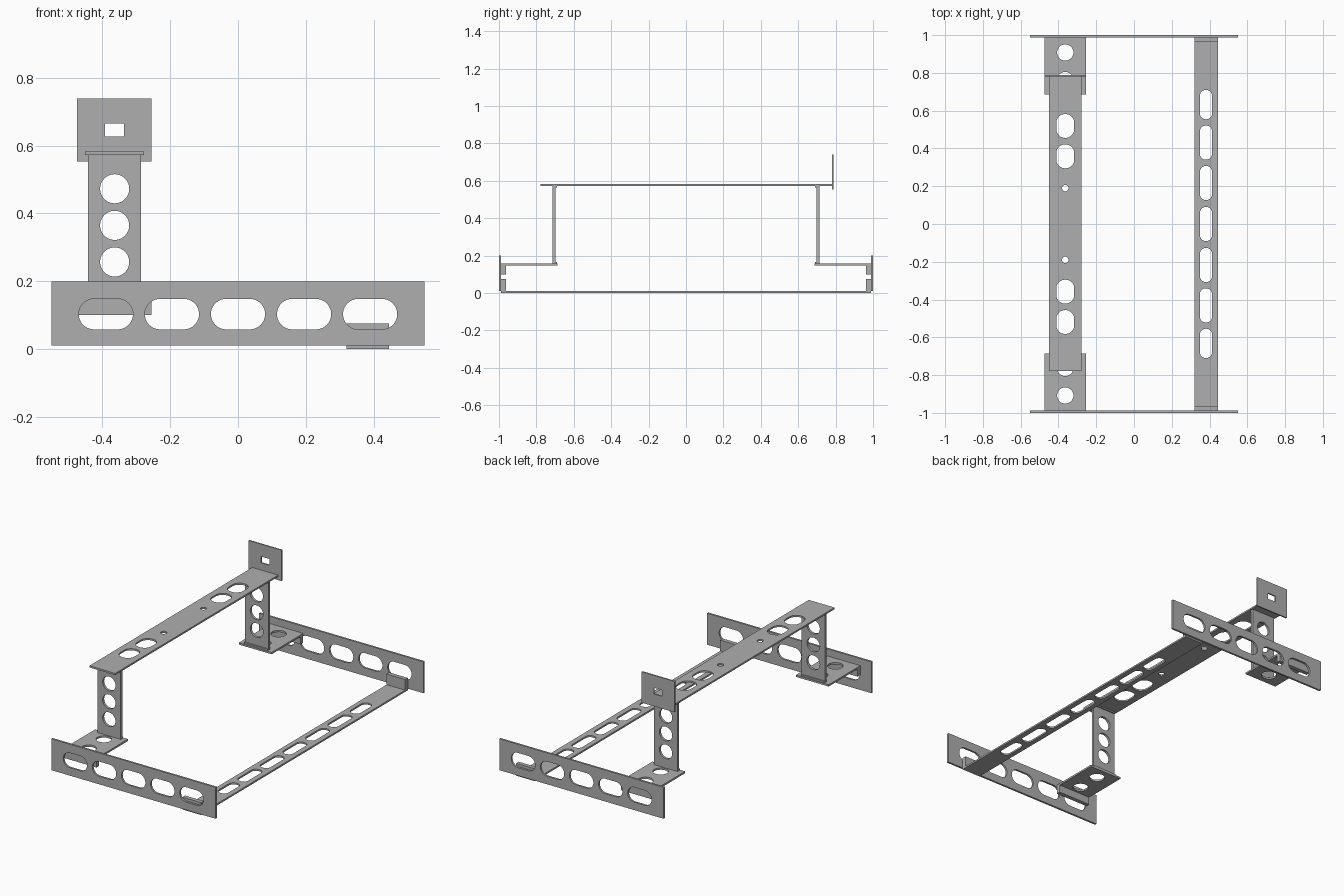
import bpy, bmesh, math
from mathutils import Matrix

cube = bpy.data.objects.get("Cube")
if cube:
    bpy.data.objects.remove(cube, do_unlink=True)

steel = bpy.data.materials.new("grey_steel")
steel.use_nodes = True
grey = (0.43, 0.43, 0.43, 1)
steel.diffuse_color = grey
steel.node_tree.nodes["Principled BSDF"].inputs["Base Color"].default_value = grey


def outline(cu, cv, w, h, r=0.0, steps=10):
    """Rounded rectangle; a full radius gives a circle or a slot."""
    pts = []
    for i, (su, sv) in enumerate([(1, 1), (-1, 1), (-1, -1), (1, -1)]):
        pu, pv = cu + su * (w / 2 - r), cv + sv * (h / 2 - r)
        if r == 0:
            pts.append((pu, pv))
            continue
        for k in range(steps + 1):
            a = (i + k / steps) * math.pi / 2
            p = (pu + r * math.cos(a), pv + r * math.sin(a))
            if not pts or math.dist(p, pts[-1]) > 1e-4:
                pts.append(p)
    if math.dist(pts[0], pts[-1]) < 1e-4:
        pts.pop()
    return pts


def circle(cu, cv, r):
    return outline(cu, cv, 2 * r, 2 * r, r)


def plate(name, u, v, w, holes=(), upright=False):
    """Pierced sheet: u and v are its spans, w its thickness span."""
    curve = bpy.data.curves.new(name, "CURVE")
    curve.dimensions = "2D"
    curve.fill_mode = "BOTH"
    curve.extrude = (w[1] - w[0]) / 2
    body = outline(sum(u) / 2, sum(v) / 2, u[1] - u[0], v[1] - v[0])
    for loop in [body, *holes]:
        s = curve.splines.new("POLY")
        s.points.add(len(loop) - 1)
        for p, (a, b) in zip(s.points, loop):
            p.co = (a, b, 0, 1)
        s.use_cyclic_u = True
    temp = bpy.data.objects.new(name + "_profile", curve)
    bpy.context.collection.objects.link(temp)
    graph = bpy.context.evaluated_depsgraph_get()
    mesh = bpy.data.meshes.new_from_object(temp.evaluated_get(graph))
    bpy.data.objects.remove(temp, do_unlink=True)

    mid = sum(w) / 2
    place = Matrix.Translation((0, 0, mid))
    if upright:
        place = Matrix.Translation((0, mid, 0)) @ Matrix.Rotation(math.pi / 2, 4, "X")
    bm = bmesh.new()
    bm.from_mesh(mesh)
    bmesh.ops.remove_doubles(bm, verts=bm.verts, dist=1e-5)
    bmesh.ops.transform(bm, matrix=place, verts=bm.verts)
    bmesh.ops.recalc_face_normals(bm, faces=bm.faces)
    bm.to_mesh(mesh)
    bm.free()
    mesh.name = name
    mesh.materials.clear()
    mesh.materials.append(steel)
    obj = bpy.data.objects.new(name, mesh)
    bpy.context.collection.objects.link(obj)
    bpy.ops.object.select_all(action="DESELECT")
    obj.select_set(True)
    bpy.context.view_layer.objects.active = obj
    bpy.ops.object.shade_smooth_by_angle()
    return obj


def span(side, a, b):
    return tuple(sorted((side * a, side * b)))


POST_X = -0.364
SHELF = (-0.475, -0.255)
POST = (-0.442, -0.286)
RAIL = (0.32, 0.445)

# Ends, mirrored front to back
for label, side in (("front", -1), ("back", 1)):
    slots = [outline(i * 0.195, 0.103, 0.16, 0.09, 0.045) for i in range(-2, 3)]
    plate(label + "_end_plate", (-0.55, 0.55), (0.01, 0.2),
          span(side, 0.988, 1), slots, upright=True)
    # Shelf bracket with its downward lip
    plate(label + "_shelf", SHELF, span(side, 0.686, 0.988), (0.146, 0.157),
          [circle(POST_X, side * y, 0.043) for y in (0.908, 0.762)])
    plate(label + "_shelf_lip", SHELF, (0.1, 0.146), span(side, 0.963, 0.988), upright=True)
    # Post with small toes where it meets the shelf and the top bar
    plate(label + "_post", POST, (0.157, 0.573), span(side, 0.698, 0.713),
          [circle(POST_X, z, 0.043) for z in (0.257, 0.365, 0.473)], upright=True)
    plate(label + "_post_foot", POST, (0.157, 0.166), span(side, 0.69, 0.698), upright=True)
    plate(label + "_post_head", POST, (0.565, 0.573), span(side, 0.69, 0.698), upright=True)
    # Upward lip of the lower rail
    plate(label + "_rail_lip", RAIL, (0.01, 0.075), span(side, 0.963, 0.988), upright=True)

# Lower rail
rail_slots = [outline(0.381, 0, 0.064, 0.18, 0.03)]
for side in (-1, 1):
    for y, length in ((0.217, 0.18), (0.431, 0.18), (0.632, 0.155)):
        rail_slots.append(outline(0.381, side * y, 0.064, length, 0.03))
plate("lower_rail", RAIL, (-0.988, 0.988), (0, 0.01), rail_slots)

# Top bar
bar_holes = []
for side in (-1, 1):
    bar_holes.append(circle(POST_X, side * 0.19, 0.017))
    for y in (0.358, 0.519):
        bar_holes.append(outline(POST_X, side * y, 0.095, 0.126, 0.046))
plate("top_bar", (-0.451, -0.278), (-0.777, 0.782), (0.573, 0.583), bar_holes)

# Mounting tab with a rectangular window
plate("mounting_tab", SHELF, (0.553, 0.74), (0.78, 0.788),
      [outline(POST_X, 0.646, 0.056, 0.038)], upright=True)
